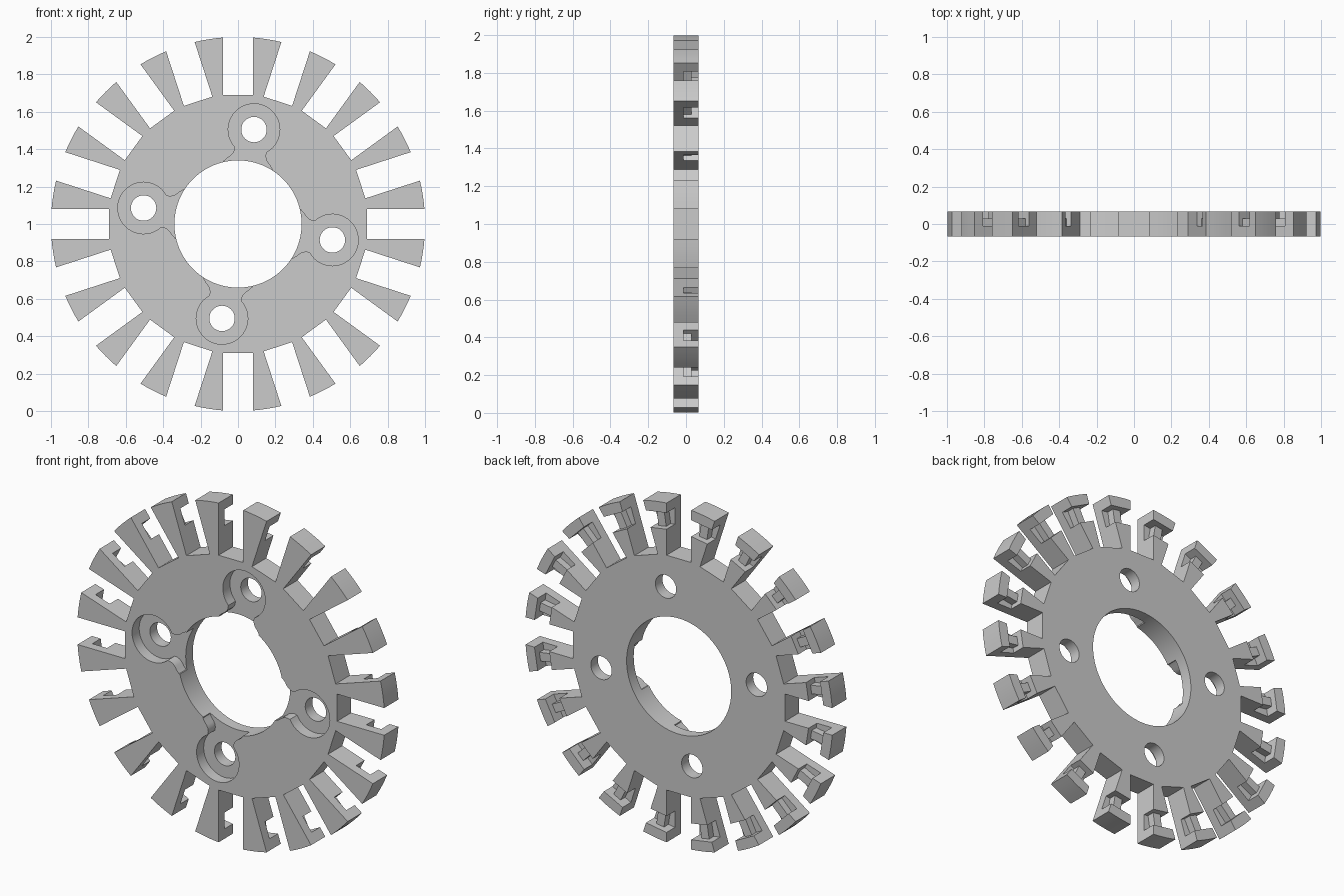
import bpy, bmesh
from math import sin, cos, tan, asin, pi, radians

cube = bpy.data.objects.get("Cube")
if cube:
    bpy.data.objects.remove(cube, do_unlink=True)

TEETH = 20
HALF = 0.066        # half thickness
SLOT = 0.08         # half width of the slots between teeth
ROOT = 0.69         # distance from the centre to the slot floors
BORE = 0.34
FLOOR = -0.012      # depth reached by the notches

grey = bpy.data.materials.new("plain_grey")
grey.use_nodes = True
grey.diffuse_color = (0.6, 0.6, 0.6, 1)
grey.node_tree.nodes["Principled BSDF"].inputs["Base Color"].default_value = (0.6, 0.6, 0.6, 1)


def turn(points, a):
    """Turn (radial, tangential) points by angle a."""
    return [(u * cos(a) - v * sin(a), u * sin(a) + v * cos(a)) for u, v in points]


def circle(r, n, u=0.0):
    return [(u + r * cos(2 * pi * i / n), r * sin(2 * pi * i / n)) for i in range(n)]


def box(u0, u1, v0, v1):
    return [(u0, v0), (u1, v0), (u1, v1), (u0, v1)]


def prisms(name, shapes):
    """One object made of flat outlines extruded from y0 to y1."""
    bm = bmesh.new()
    for pts, y0, y1 in shapes:
        near = [bm.verts.new((x, y0, z + 1)) for x, z in pts]
        far = [bm.verts.new((x, y1, z + 1)) for x, z in pts]
        bm.faces.new(near)
        bm.faces.new(far[::-1])
        for i in range(len(pts)):
            j = (i + 1) % len(pts)
            bm.faces.new((near[j], near[i], far[i], far[j]))
    bmesh.ops.recalc_face_normals(bm, faces=bm.faces)
    me = bpy.data.meshes.new(name)
    bm.to_mesh(me)
    bm.free()
    me.materials.append(grey)
    ob = bpy.data.objects.new(name, me)
    bpy.context.collection.objects.link(ob)
    return ob


# Toothed disc outline
step = 2 * pi / TEETH
edge = asin(SLOT)
outline = []
for k in range(TEETH):
    slot = [(ROOT, -SLOT), (ROOT, SLOT)]
    tip = [edge + (step - 2 * edge) * i / 4 for i in range(5)]
    outline += turn(slot + [(cos(t), sin(t)) for t in tip], k * step)
disc = prisms("toothed_disc", [(outline, -HALF, HALF)])

# Centre bore and four bolt holes
bolts = [radians(80.4 + 90 * k) for k in range(4)]
holes = [(circle(BORE, 96), -1, 1)]
holes += [(turn(circle(0.068, 32, 0.512), a), -1, 1) for a in bolts]

# Front recesses: a round seat with a flared neck into the bore
arc = [radians(-142 + 284 * i / 32) for i in range(33)]
seat = [(0.512 + 0.138 * cos(t), 0.138 * sin(t)) for t in arc]
neck = [(0.385, 0.084), (0.368, 0.089), (0.352, 0.1), (0.338, 0.116), (0.32, 0.13), (0.25, 0.13)]
seat += neck + [(u, -v) for u, v in reversed(neck)]
recesses = [(turn(seat, a), -1, 0.0) for a in bolts]

# Back notches: deep at both sides of each tooth, shallower across the middle
sides, middles = [], []
for k in range(TEETH):
    a = (k + 0.5) * step
    for v0, v1 in ((-0.09, -0.025), (0.025, 0.09)):
        sides.append((turn(box(0.845, 0.94, v0, v1), a), FLOOR, 1))
    middles.append((turn(box(0.845, 0.94, -0.03, 0.03), a), 0.03, 1))

cutters = []
for name, shapes in (("hole_cutter", holes), ("recess_cutter", recesses),
                     ("side_notch_cutter", sides), ("middle_notch_cutter", middles)):
    cutter = prisms(name, shapes)
    cutter.hide_render = True
    mod = disc.modifiers.new(name, 'BOOLEAN')
    mod.operation = 'DIFFERENCE'
    mod.solver = 'EXACT'
    mod.object = cutter
    cutters.append(cutter)

# Bake the cuts and drop the cutters
graph = bpy.context.evaluated_depsgraph_get()
mesh = bpy.data.meshes.new_from_object(disc.evaluated_get(graph))
disc.modifiers.clear()
disc.data = mesh
for cutter in cutters:
    bpy.data.objects.remove(cutter, do_unlink=True)

bpy.context.view_layer.objects.active = disc
disc.select_set(True)
bpy.ops.object.shade_smooth_by_angle(angle=radians(25))
